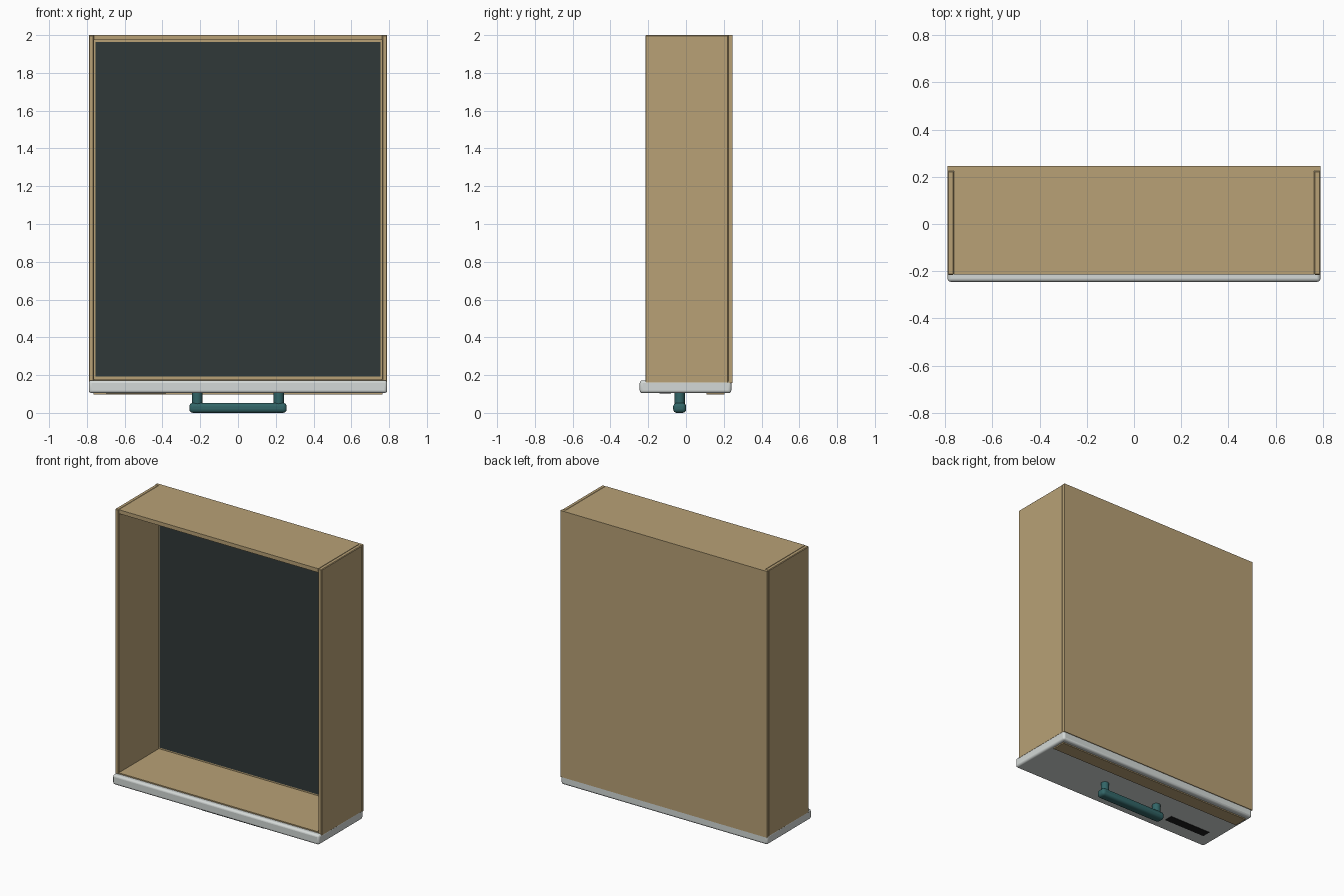
import bpy, math

if "Cube" in bpy.data.objects:
    bpy.data.objects.remove(bpy.data.objects["Cube"])


def mat(name, rgb):
    m = bpy.data.materials.new(name)
    lin = [(c / 255 / 12.92) if c < 10 else ((c / 255 + 0.055) / 1.055) ** 2.4 for c in rgb]
    m.diffuse_color = (*lin, 1)
    m.use_nodes = True
    m.node_tree.nodes["Principled BSDF"].inputs["Base Color"].default_value = m.diffuse_color
    return m


wood = mat("tan wood", (184, 161, 118))
grey = mat("pale grey", (212, 217, 215))
slate = mat("dark slate liner", (48, 57, 56))
teal = mat("teal metal", (50, 101, 103))
black = mat("black", (30, 30, 30))


def finish(ob, name, m, bevel=0, segs=1):
    ob.name = name
    ob.data.materials.append(m)
    if bevel:
        b = ob.modifiers.new("bevel", 'BEVEL')
        b.width, b.segments = bevel, segs
    if segs > 1:
        bpy.ops.object.shade_smooth_by_angle(angle=math.radians(35))
    return ob


def box(name, m, x, y, z, bevel=0, segs=1):
    """Box from (min, max) pairs on each axis."""
    bpy.ops.mesh.primitive_cube_add(size=1, location=[sum(r) / 2 for r in (x, y, z)])
    ob = bpy.context.object
    ob.scale = [r[1] - r[0] for r in (x, y, z)]
    bpy.ops.object.transform_apply(location=False, rotation=False, scale=True)
    return finish(ob, name, m, bevel, segs)


# Drawer box: floor board at the back, two sides, end walls between them
box("drawer_floor", wood, (-.79, .79), (.225, .245), (.158, 2))
for s, n in ((-1, "left"), (1, "right")):
    x = sorted((s * .763, s * .79))
    box(n + "_side", wood, x, (-.215, .225), (.158, 2), .004)
box("end_wall", wood, (-.763, .763), (-.213, .225), (1.973, 2))
box("inner_front_wall", wood, (-.763, .763), (-.213, .225), (.158, .18))

# Liner sheet lying on the floor board
box("liner", slate, (-.754, .754), (.219, .226), (.192, 1.963))

# Face panel with rounded edges
box("face_panel", grey, (-.79, .79), (-.245, .24), (.105, .172), .014, 3)

# Wooden strip and dark label slot on the face
box("face_strip", wood, (-.765, .765), (.108, .205), (.097, .115))
box("label_slot", black, (-.70, -.38), (-.14, -.08), (.102, .11))

# Handle: rounded bar on two posts
box("handle_bar", teal, (-.258, .258), (-.068, .001), (0, .053), .02, 4)
for s, n in ((-1, "left"), (1, "right")):
    bpy.ops.mesh.primitive_cylinder_add(vertices=24, radius=.027, depth=.085,
                                        location=(s * .216, -.0335, .0725))
    finish(bpy.context.object, n + "_handle_post", teal, .004, 2)
